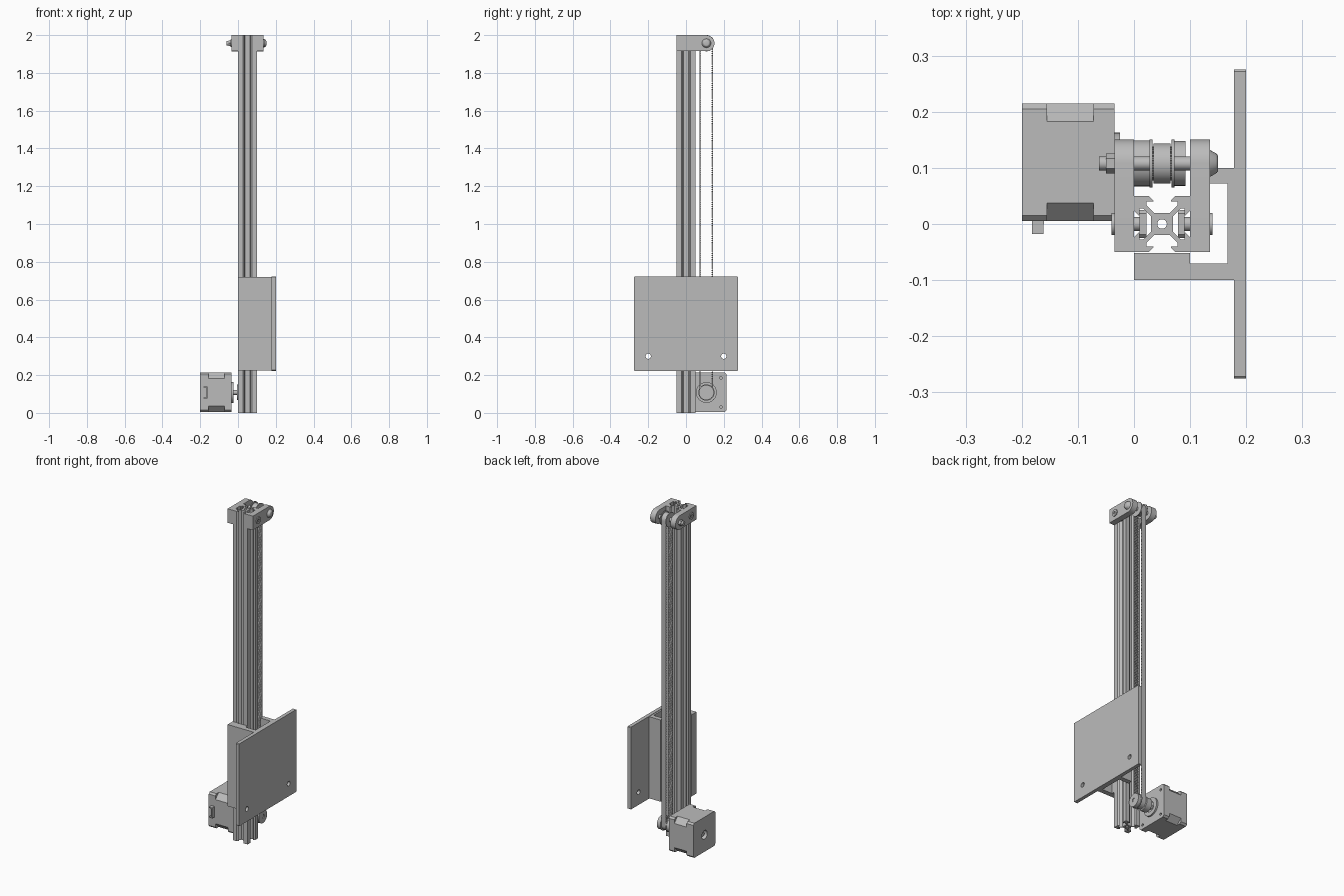
import bpy, bmesh, math
from mathutils import Matrix

if "Cube" in bpy.data.objects:
    bpy.data.objects.remove(bpy.data.objects["Cube"], do_unlink=True)

grey = bpy.data.materials.new("plain grey")
grey.use_nodes = True
grey.diffuse_color = (0.5, 0.5, 0.5, 1)
grey.node_tree.nodes["Principled BSDF"].inputs["Base Color"].default_value = (0.5, 0.5, 0.5, 1)
parts = []

# Local XY profile plus extrusion Z, mapped so the extrusion follows the axis
TURN = {
    "x": Matrix(((0, 0, 1, 0), (1, 0, 0, 0), (0, 1, 0, 0), (0, 0, 0, 1))),
    "z": Matrix.Identity(4),
}


def finish(name, bm):
    bmesh.ops.recalc_face_normals(bm, faces=bm.faces)
    mesh = bpy.data.meshes.new(name)
    bm.to_mesh(mesh)
    bm.free()
    mesh.materials.clear()
    mesh.materials.append(grey)
    obj = bpy.data.objects.new(name, mesh)
    bpy.context.collection.objects.link(obj)
    parts.append(obj)
    return obj


def prism(name, loops, axis, lo, hi):
    """Extrude an outline (further loops are holes) from lo to hi along an axis."""
    curve = bpy.data.curves.new(name, "CURVE")
    curve.dimensions = "2D"
    curve.fill_mode = "BOTH"
    curve.extrude = (hi - lo) / 2
    for loop in loops:
        spline = curve.splines.new("POLY")
        spline.points.add(len(loop) - 1)
        for point, (a, b) in zip(spline.points, loop):
            point.co = (a, b, 0, 1)
        spline.use_cyclic_u = True
    temp = bpy.data.objects.new(name + " outline", curve)
    bpy.context.collection.objects.link(temp)
    deps = bpy.context.evaluated_depsgraph_get()
    mesh = bpy.data.meshes.new_from_object(temp.evaluated_get(deps))
    bm = bmesh.new()
    bm.from_mesh(mesh)
    bpy.data.objects.remove(temp, do_unlink=True)
    bpy.data.curves.remove(curve)
    bpy.data.meshes.remove(mesh)
    bmesh.ops.remove_doubles(bm, verts=bm.verts, dist=1e-5)
    bm.transform(TURN[axis] @ Matrix.Translation((0, 0, (lo + hi) / 2)))
    return finish(name, bm)


def arc(a, b, r, start=0, end=360, n=32):
    full = end - start == 360
    steps = n if full else n + 1
    angles = [math.radians(start + (end - start) * i / n) for i in range(steps)]
    return [(a + r * math.cos(t), b + r * math.sin(t)) for t in angles]


def box_loop(a0, a1, b0, b1, c=0):
    if not c:
        return [(a0, b0), (a1, b0), (a1, b1), (a0, b1)]
    return [(a0 + c, b0), (a1 - c, b0), (a1, b0 + c), (a1, b1 - c),
            (a1 - c, b1), (a0 + c, b1), (a0, b1 - c), (a0, b0 + c)]


def disc(name, y, z, r, lo, hi, n=32, bore=0):
    loops = [arc(y, z, r, n=n)]
    if bore:
        loops.append(arc(y, z, bore, n=n))
    return prism(name, loops, "x", lo, hi)


AXLE_Y, LOW_Z, TOP_Z = 0.108, 0.108, 1.957
RAIL_X = 0.05

# Slotted extrusion rail: one side profile turned four times, with a centre bore
half = [(.05, .05), (.0235, .05), (.0155, .042), (.0155, .04),
        (.0275, .04), (.0275, .033), (.014, .0195)]
side = half + [(-a, b) for a, b in reversed(half[1:])]
outline = []
for k in range(4):
    c, s = round(math.cos(k * math.pi / 2)), round(math.sin(k * math.pi / 2))
    outline += [(RAIL_X + a * c - b * s, a * s + b * c) for a, b in side]
prism("slotted_rail", [outline, arc(RAIL_X, 0, .0085, n=24)], "z", 0, 2)

# Carriage: channel around the rail and mounting plate
prism("carriage_channel", [[(0, -.1), (.179, -.1), (.179, .1), (.1, .1), (.1, .072), (.167, .072),
                            (.167, -.07), (.1, -.07), (.1, -.052), (0, -.052)]], "z", .225, .72)
prism("carriage_plate", [box_loop(-.275, .275, .223, .722, .003),
                         arc(-.2, .3, .014), arc(.2, .3, .014)], "x", .178, .2)

# Top brackets with rounded rear ends, and their slot bolts
bracket = [(-.05, 1.915), (AXLE_Y, 1.915)] + arc(AXLE_Y, TOP_Z, .0425, -90, 90, 20) + [(-.05, 2)]
for word, lo, hi, out in (("right", -.035, 0, -1), ("left", .1, .135, 1)):
    prism(word + "_top_bracket", [bracket], "x", lo, hi)
    face = lo if out < 0 else hi
    ends = sorted((face, face + out * .005))
    disc(word + "_slot_bolt_head", 0, TOP_Z, .02, *ends, bore=.008)
    inner = RAIL_X + out * .028
    disc(word + "_slot_bolt", 0, TOP_Z, .0125, *sorted((inner, face)), n=20)
    prism(word + "_slot_nut", [box_loop(-.025, .025, 1.932, 1.982, .006)], "x",
          *sorted((inner, inner + out * .012)))

# Idler axle with dome head, nut and spacers
disc("idler_axle", AXLE_Y, TOP_Z, .0125, -.062, .136, n=24)
disc("idler_axle_nut", AXLE_Y, TOP_Z, .018, -.05, -.035, n=6)
dome = bmesh.new()
bmesh.ops.create_cone(dome, cap_ends=True, segments=32, radius1=.024, radius2=.016, depth=.015,
                      matrix=Matrix.Translation((.1425, AXLE_Y, TOP_Z)) @ Matrix.Rotation(math.pi / 2, 4, "Y"))
rim = [e for e in dome.edges if all(v.co.x > .145 for v in e.verts)]
bmesh.ops.bevel(dome, geom=rim, offset=.005, segments=3, affect="EDGES", profile=.5)
finish("idler_axle_head", dome)


# Toothed pulleys
def pulley(word, z):
    teeth = []
    for i in range(20):
        for r, shift in ((.0305, 0), (.0305, .45), (.0265, .5), (.0265, .95)):
            t = 2 * math.pi * (i + shift) / 20
            teeth.append((AXLE_Y + r * math.cos(t), z + r * math.sin(t)))
    prism(word + "_pulley_teeth", [teeth], "x", .033, .067)
    for n, lo in (("right", .028), ("left", .067)):
        disc(word + "_pulley_flange_" + n, AXLE_Y, z, .043, lo, lo + .005, bore=.012)


pulley("idler", TOP_Z)
pulley("drive", LOW_Z)
disc("drive_pulley_hub", AXLE_Y, LOW_Z, .041, -.005, .028, bore=.0125)
disc("drive_pulley_end", AXLE_Y, LOW_Z, .04, .072, .092, bore=.0125)

# Toothed belt loop
def belt_loop(r):
    return arc(AXLE_Y, TOP_Z, r, 0, 180, 24) + arc(AXLE_Y, LOW_Z, r, 180, 360, 24)


prism("belt", [belt_loop(.0355), belt_loop(.0315)], "x", .035, .065)
ridges = bmesh.new()
for sign in (-1, 1):
    for i in range(int((TOP_Z - LOW_Z) / .01)):
        place = Matrix.Translation((RAIL_X, AXLE_Y + sign * .0302, LOW_Z + .005 + i * .01))
        bmesh.ops.create_cube(ridges, size=1, matrix=place @ Matrix.Diagonal((.03, .004, .005, 1)))
finish("belt_teeth", ridges)

# Motor: two end caps, a core with cut corners, boss, shaft and socket
M0, M1 = .005, .215
screws = [arc(AXLE_Y + a, LOW_Z + b, .0075, n=16) for a in (-.077, .077) for b in (-.077, .077)]
prism("motor_front_cap", [box_loop(M0, M1, M0, M1, .01)] + screws, "x", -.072, -.035)
prism("motor_core", [box_loop(M0, M1, M0, M1, .032)], "x", -.155, -.072)
prism("motor_rear_cap", [box_loop(M0, M1, M0, M1, .01), arc(AXLE_Y, LOW_Z, .026)], "x", -.2, -.155)
disc("motor_boss", AXLE_Y, LOW_Z, .055, -.035, -.025, bore=.03)
disc("motor_shaft", AXLE_Y, LOW_Z, .0125, -.19, .088, n=24)
prism("motor_socket_back", [box_loop(-.182, -.16, -.0, .01)], "z", .076, .14)
prism("motor_socket_wall", [box_loop(-.168, -.161, -.018, .006)], "z", .076, .14)
for word, z in (("lower", .076), ("upper", .134)):
    prism("motor_socket_" + word + "_lip", [box_loop(-.182, -.161, -.018, .006)], "z", z, z + .006)

# Smooth round surfaces, keep edges sharp
bpy.ops.object.select_all(action="DESELECT")
for obj in parts:
    obj.select_set(True)
bpy.context.view_layer.objects.active = parts[0]
bpy.ops.object.shade_smooth_by_angle(angle=math.radians(30))
